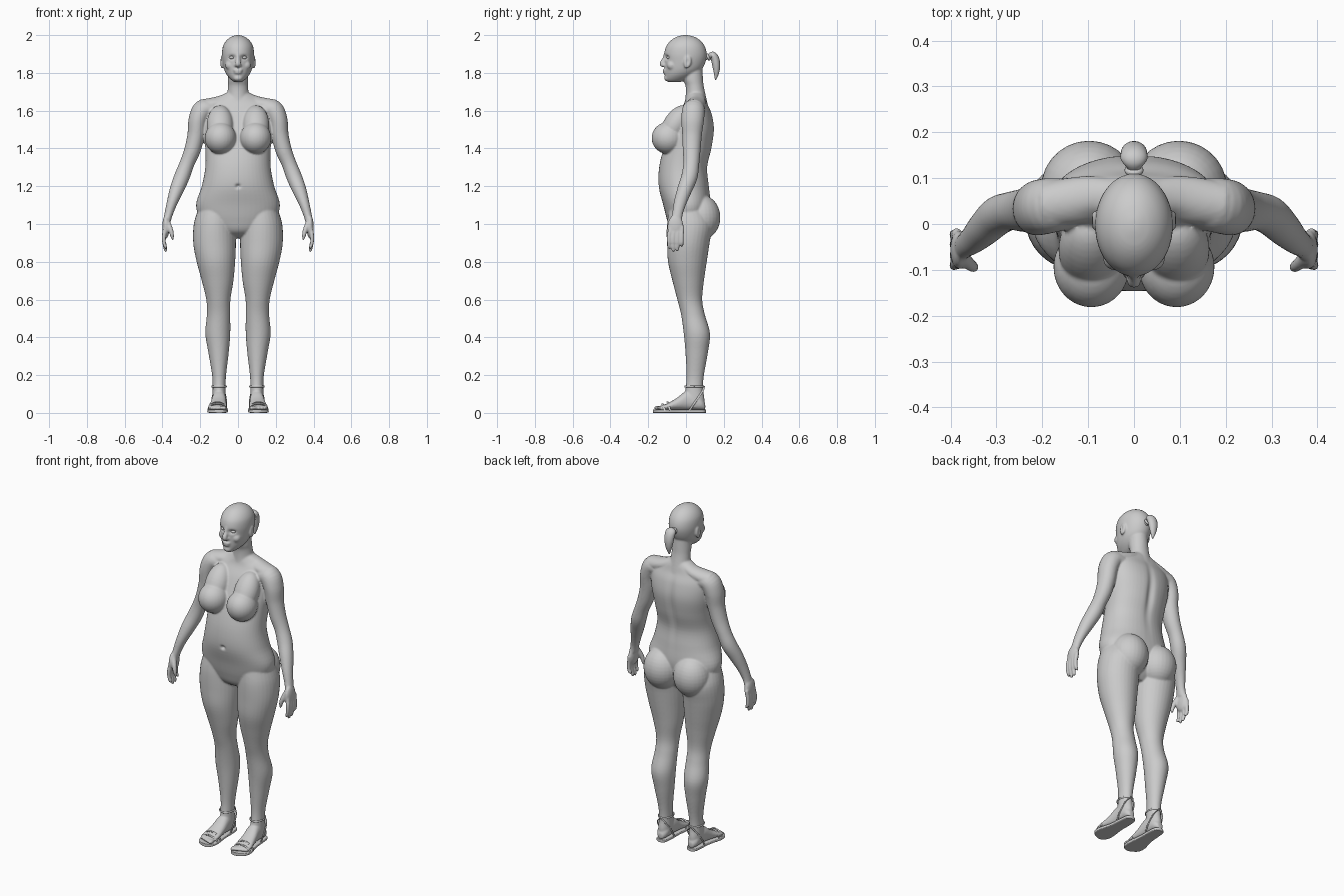
import bpy, bmesh, math
from mathutils import Vector, Matrix

X, Y, Z = Vector((1, 0, 0)), Vector((0, 1, 0)), Vector((0, 0, 1))


def smooth_points(pts, n=5):
    """Catmull-Rom interpolation of equal-length tuples."""
    out = []
    for i in range(len(pts) - 1):
        a, b, c, d = (pts[max(i - 1, 0)], pts[i], pts[i + 1], pts[min(i + 2, len(pts) - 1)])
        for k in range(n):
            t = k / n
            out.append([0.5 * (2 * q + (r - p) * t + (2 * p - 5 * q + 4 * r - s) * t * t
                               + (3 * q - p - 3 * r + s) * t ** 3) for p, q, r, s in zip(a, b, c, d)])
    return out + [list(pts[-1])]


def loft(bm, rings, mirror=False, seg=32, power=1.0):
    """Skin rings of (centre, axis u, axis v), capped at both ends."""
    for side in ((1, -1) if mirror else (1,)):
        loops = []
        for c, u, v in rings:
            loop = []
            for k in range(seg):
                a = 2 * math.pi * k / seg
                ca, sa = math.cos(a), math.sin(a)
                p = c + u * math.copysign(abs(ca) ** power, ca) + v * math.copysign(abs(sa) ** power, sa)
                loop.append(bm.verts.new((p.x * side, p.y, p.z)))
            loops.append(loop)
        for p, q in zip(loops, loops[1:]):
            for k in range(seg):
                j = (k + 1) % seg
                bm.faces.new((p[k], p[j], q[j], q[k]))
        bm.faces.new(loops[0])
        bm.faces.new(loops[-1])


def stack(bm, pts, **kw):
    """Horizontal sections: centre x, z, half width, front y, back y."""
    loft(bm, [(Vector((x, (f + b) / 2, z)), X * w, Y * (b - f) / 2)
              for x, z, w, f, b in smooth_points(pts)], **kw)


def tube(bm, pts, ref, **kw):
    """Sections along a path: x, y, z, radius along ref, radius across."""
    s = smooth_points(pts)
    rings = []
    for i, p in enumerate(s):
        t = (Vector(s[min(i + 1, len(s) - 1)][:3]) - Vector(s[max(i - 1, 0)][:3])).normalized()
        u = (ref - t * ref.dot(t)).normalized()
        rings.append((Vector(p[:3]), u * p[3], t.cross(u) * p[4]))
    loft(bm, rings, **kw)


def ball(bm, c, r, mirror=False, tilt=0):
    for side in ((1, -1) if mirror else (1,)):
        m = (Matrix.Translation((c[0] * side, c[1], c[2])) @ Matrix.Rotation(tilt, 4, 'X')
             @ Matrix.Diagonal((*r, 1)))
        bmesh.ops.create_uvsphere(bm, u_segments=28, v_segments=18, radius=1, matrix=m)


def finish(bm, name):
    bmesh.ops.recalc_face_normals(bm, faces=bm.faces)
    me = bpy.data.meshes.new(name)
    bm.to_mesh(me)
    bm.free()
    ob = bpy.data.objects.new(name, me)
    bpy.context.collection.objects.link(ob)
    bpy.context.view_layer.objects.active = ob
    ob.select_set(True)
    bpy.ops.object.shade_smooth_by_angle(angle=math.radians(50))
    ob.select_set(False)
    return ob


body = bmesh.new()
# torso and neck
stack(body, [(0, .925, .06, -.02, .06), (0, .96, .13, -.075, .09), (0, 1.02, .195, -.1, .115),
             (0, 1.10, .222, -.12, .13), (0, 1.2, .192, -.145, .122), (0, 1.3, .173, -.142, .114),
             (0, 1.4, .173, -.118, .137), (0, 1.5, .182, -.08, .15), (0, 1.58, .182, -.045, .138),
             (0, 1.635, .165, -.012, .115), (0, 1.67, .11, .0, .105), (0, 1.695, .06, .01, .095)],
      seg=48, power=.93)
stack(body, [(0, 1.62, .085, -.01, .12), (0, 1.68, .06, -.002, .105), (0, 1.73, .053, -.002, .094),
             (0, 1.77, .053, -.015, .09), (0, 1.85, .05, -.02, .085)])
tube(body, [(.02, .06, 1.675, .035, .033), (.1, .055, 1.643, .05, .034), (.19, .042, 1.615, .05, .045)],
     Y, mirror=True)
# buttocks and breasts
ball(body, (.098, .078, 1.035), (.105, .104, .12), True)
ball(body, (.093, -.094, 1.455), (.083, .088, .085), True)
ball(body, (.095, -.055, 1.525), (.07, .065, .115), True, tilt=-.55)
# legs
stack(body, [(.115, 1.08, .095, -.09, .11), (.124, 1.0, .11, -.1, .14), (.124, .9, .113, -.1, .125),
             (.117, .8, .102, -.095, .11), (.108, .7, .084, -.072, .095), (.104, .6, .064, -.046, .086),
             (.103, .52, .062, -.026, .1), (.107, .42, .066, -.012, .127), (.103, .32, .054, -.003, .116),
             (.1, .2, .037, .003, .095), (.1, .13, .034, -.002, .09), (.1, .07, .035, -.01, .098),
             (.1, .03, .03, -.01, .09)], mirror=True)
# feet and toes
loft(body, [(Vector((x, y, (.016 + top) / 2)), X * w, Z * (top - .016) / 2)
            for x, y, w, top in smooth_points([(.1, .102, .016, .05), (.1, .075, .033, .085), (.1, .01, .037, .118),
                                               (.104, -.05, .043, .078), (.108, -.1, .05, .05), (.108, -.135, .045, .038)])],
     mirror=True, power=.9)
for i in range(5):
    ball(body, (.073 + i * .0185, -.146 + .006 * i, .026), (.0125 - .001 * i, .024 - .001 * i, .012), True)
# arms
tube(body, [(.14, .045, 1.605, .055, .045), (.185, .04, 1.603, .06, .055), (.212, .035, 1.55, .06, .05),
            (.222, .032, 1.47, .052, .046), (.242, .03, 1.39, .047, .043), (.27, .028, 1.32, .042, .039),
            (.297, .018, 1.25, .043, .041), (.325, -.008, 1.18, .039, .037), (.35, -.032, 1.11, .033, .028),
            (.368, -.046, 1.05, .028, .022), (.377, -.052, 1.01, .032, .019)], Y, mirror=True)
# hands: palm, fingers, thumb
ball(body, (.382, -.056, .985), (.019, .043, .062), True)
for i, tip in enumerate((.868, .852, .856, .878)):
    y = -.09 + i * .0225
    tube(body, [(.386, y * .9, .985, .012, .011), (.392, y, .935, .011, .011), (.391, y, .9, .01, .01),
                (.383, y, tip + .008, .009, .009), (.382, y, tip, .004, .004)], Y, seg=14, mirror=True)
tube(body, [(.375, -.07, 1.015, .016, .014), (.358, -.088, .975, .014, .013), (.349, -.094, .94, .011, .011),
            (.345, -.094, .915, .005, .005)], Y, seg=14, mirror=True)
# head
stack(body, [(0, 1.752, .02, -.095, -.03), (0, 1.765, .038, -.11, .01), (0, 1.79, .06, -.112, .05),
             (0, 1.82, .074, -.113, .085), (0, 1.86, .082, -.113, .104), (0, 1.9, .085, -.115, .11),
             (0, 1.94, .08, -.105, .1), (0, 1.97, .063, -.082, .078), (0, 1.99, .038, -.052, .047),
             (0, 2.0, .01, -.015, .012)], seg=48)
# nose, lips, chin, cheeks and ears
tube(body, [(0, -.108, 1.905, .009, .008), (0, -.116, 1.875, .011, .01), (0, -.126, 1.848, .015, .014),
            (0, -.118, 1.835, .012, .008)], X)
ball(body, (.012, -.115, 1.84), (.008, .01, .007), True)
ball(body, (0, -.11, 1.814), (.026, .014, .007))
ball(body, (0, -.109, 1.801), (.022, .014, .007))
ball(body, (0, -.1, 1.772), (.024, .016, .016))
ball(body, (.042, -.075, 1.84), (.026, .026, .026), True)
ball(body, (.086, .008, 1.857), (.009, .02, .034), True, tilt=-.15)
ball(body, (.084, .0, 1.855), (.008, .012, .022), True)

# fuse everything into one skin
skin = finish(body, "body")
rm = skin.modifiers.new("fuse", 'REMESH')
rm.mode, rm.voxel_size = 'VOXEL', .0052
bpy.ops.object.modifier_apply(modifier="fuse")
sm = skin.modifiers.new("soften", 'SMOOTH')
sm.factor, sm.iterations = .5, 5
bpy.ops.object.modifier_apply(modifier="soften")
# soft hollows: eye sockets, navel, spine, collar, ear bowl
hollows = [((.033, -.108, 1.882), (.017, .03, .011), (0, .015, 0)),
           ((0, -.145, 1.2), (.012, .03, .01), (0, .014, 0)),
           ((0, .14, 1.42), (.022, .04, .16), (0, -.013, 0)),
           ((.095, .008, 1.86), (.01, .009, .018), (-.006, 0, 0)),
           ((.09, 0, 1.68), (.045, .03, .03), (0, .006, -.006))]
for v in skin.data.vertices:
    for c, r, d in hollows:
        p = Vector((abs(v.co.x), v.co.y, v.co.z)) - Vector(c)
        e = sum((p[i] / r[i]) ** 2 for i in range(3))
        if e < 8:
            k = math.exp(-e)
            v.co += Vector((d[0] * math.copysign(1, v.co.x), d[1], d[2])) * k
skin.data.polygons.foreach_set("use_smooth", [True] * len(skin.data.polygons))

# eyes
eyes = bmesh.new()
ball(eyes, (.033, -.089, 1.881), (.014, .014, .009), True)
finish(eyes, "eyes")

# ponytail and hair tie
hair = bmesh.new()
tube(hair, [(0, .095, 1.875, .012, .012), (0, .12, 1.886, .014, .012), (0, .139, 1.893, .028, .02),
            (0, .153, 1.875, .029, .022), (0, .16, 1.84, .026, .021), (0, .161, 1.8, .017, .014),
            (0, .156, 1.763, .003, .003)], X)
finish(hair, "ponytail")
bpy.ops.mesh.primitive_torus_add(major_radius=.014, minor_radius=.007, location=(0, .117, 1.884),
                                 rotation=(math.radians(-65), 0, 0), major_segments=24, minor_segments=10)
tie = bpy.context.object
tie.name = "hair_tie"
bpy.ops.object.shade_smooth()
tie.select_set(False)

# sandal soles
soles = bmesh.new()
outline = smooth_points([(.1, .105, .012), (.1, .09, .03), (.1, .04, .036), (.103, -.03, .04), (.108, -.1, .054),
                         (.107, -.145, .05), (.1, -.168, .028), (.097, -.174, .008)])
loft(soles, [(Vector((x, y, .009)), X * w, Z * .009) for x, y, w in outline], mirror=True, power=.35)
finish(soles, "sandal_soles")

# sandal straps: ankle ring, heel loop, toe bands
straps = bmesh.new()
ring = [(.1 + .038 * math.cos(a), .044 + .05 * math.sin(a), .14, .005, .003)
        for a in (math.pi * k / 6 for k in range(13))]
tube(straps, ring, Z, seg=8, mirror=True)
for s in (-1, 1):
    tube(straps, [(.1 + s * .036, .02, .015, .005, .003), (.1 + s * .039, .05, .06, .005, .003),
                  (.1 + s * .028, .085, .11, .005, .003), (.1, .096, .14, .005, .003)],
         Y, seg=8, mirror=True)
for y, w, h in ((-.085, .051, .058), (-.112, .052, .047)):
    band = [(.108 + w * math.cos(a), y - .012 * math.sin(a), .014 + (h - .014) * math.sin(a), .006, .003)
            for a in (math.pi * k / 6 for k in range(7))]
    tube(straps, band, Y, seg=8, mirror=True)
finish(straps, "sandal_straps")
